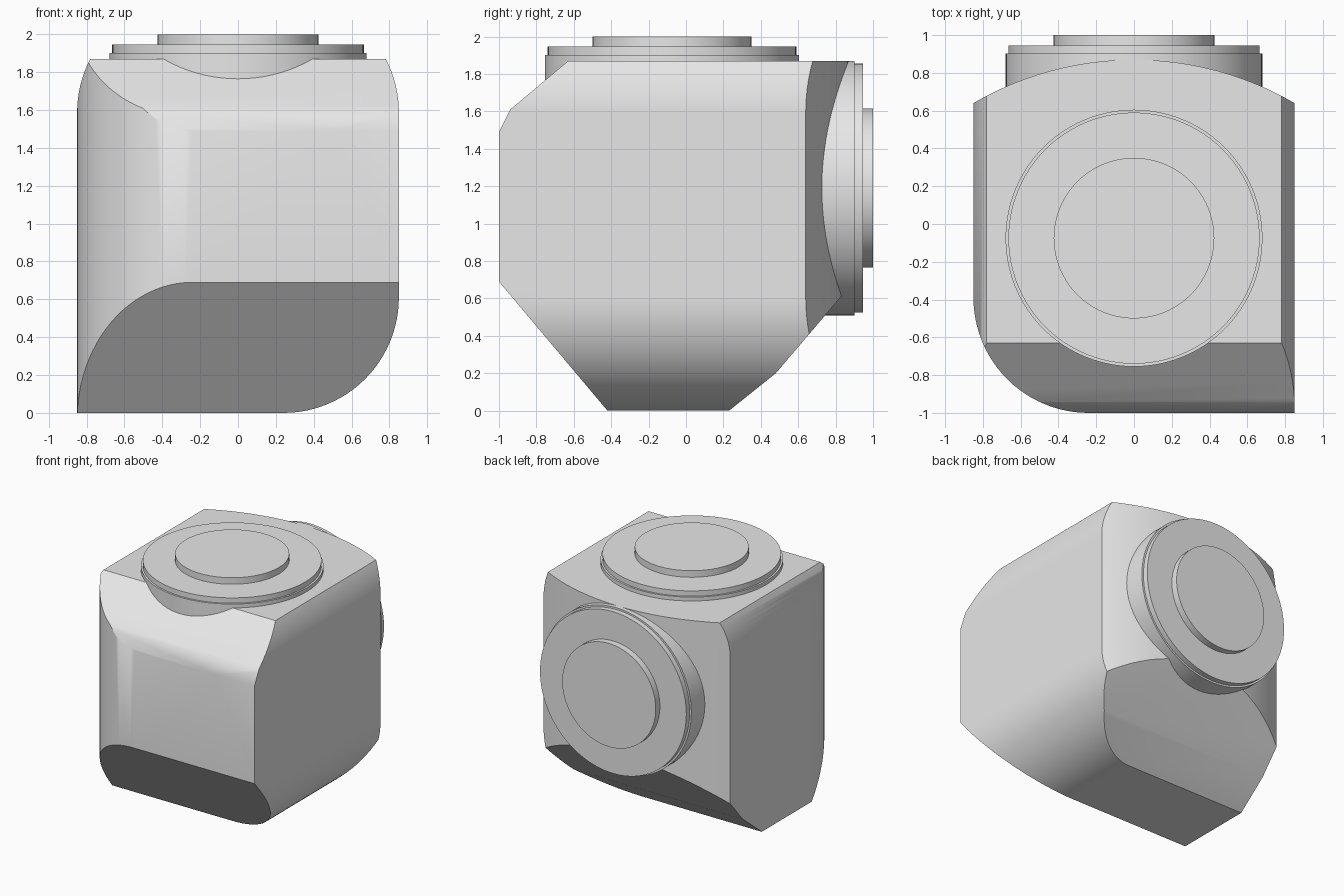
import bpy, bmesh, math
from mathutils import Vector

cube = bpy.data.objects.get("Cube")
if cube:
    bpy.data.objects.remove(cube, do_unlink=True)

grey = bpy.data.materials.new("plain grey")
grey.use_nodes = True
grey.diffuse_color = (0.8, 0.8, 0.8, 1)
grey.node_tree.nodes["Principled BSDF"].inputs["Base Color"].default_value = (0.8, 0.8, 0.8, 1)


def arc(cx, cy, r, start, end, steps):
    """Points along a circular arc, angles in degrees."""
    angles = [math.radians(start + (end - start) * i / steps) for i in range(steps + 1)]
    return [(cx + r * math.cos(a), cy + r * math.sin(a)) for a in angles]


def prism(name, points, place, axis, lo, hi):
    """Extrude a closed 2D profile along an axis from lo to hi."""
    bm = bmesh.new()
    face = bm.faces.new([bm.verts.new(place(u, v) + axis * lo) for u, v in points])
    side = bmesh.ops.extrude_face_region(bm, geom=[face])["geom"]
    bmesh.ops.translate(bm, vec=axis * (hi - lo),
                        verts=[g for g in side if isinstance(g, bmesh.types.BMVert)])
    bmesh.ops.recalc_face_normals(bm, faces=bm.faces)
    mesh = bpy.data.meshes.new(name)
    bm.to_mesh(mesh)
    bm.free()
    mesh.materials.append(grey)
    obj = bpy.data.objects.new(name, mesh)
    bpy.context.collection.objects.link(obj)
    return obj


def activate(obj):
    bpy.ops.object.select_all(action="DESELECT")
    obj.select_set(True)
    bpy.context.view_layer.objects.active = obj


def smooth(obj):
    activate(obj)
    bpy.ops.object.shade_smooth_by_angle(angle=math.radians(30))
    weighted = obj.modifiers.new("flat face normals", "WEIGHTED_NORMAL")
    weighted.keep_sharp = True


X, Y, Z = Vector((1, 0, 0)), Vector((0, 1, 0)), Vector((0, 0, 1))
W, TOP, R = 0.85, 1.87, 0.61

# Side profile: chamfered front, sloping underside
side = [(-1, 0.69), (-0.42, 0), (0.23, 0), (0.48, 0.2), (0.87, 0.657), (1, 0.81),
        (1, TOP), (-0.63, TOP), (-0.94, 1.61), (-1, 1.49)]

# Plan profile: one rounded front corner and a bowed back
bow = 1.685
half = math.degrees(math.asin(W / bow))
plan = ([(W, -1)] + arc(0, 0.87 - bow, bow, 90 - half, 90 + half, 24)
        + arc(R - W, R - 1, R, 180, 270, 24))

# Front profile: one rounded bottom corner, shoulders easing in at the top
lean = 27.5
rise = TOP - R * math.sin(math.radians(lean))
front = ([(-W, 0)] + arc(W - R, R, R, -90, 0, 24)
         + arc(W - R, rise, R, 0, lean, 8) + arc(R - W, rise, R, 180 - lean, 180, 8))

# The body is the solid shared by the three profiles
body = prism("body", side, lambda u, v: Vector((0, u, v)), X, -1.2, 1.2)
cutters = [prism("plan_cutter", plan, lambda u, v: Vector((u, v, 0)), Z, -0.5, 2.5),
           prism("front_cutter", front, lambda u, v: Vector((u, 0, v)), Y, -1.5, 1.5)]
activate(body)
for cutter in cutters:
    mod = body.modifiers.new("shared solid", "BOOLEAN")
    mod.operation, mod.solver, mod.object = "INTERSECT", "EXACT", cutter
    bpy.ops.object.modifier_apply(modifier=mod.name)
for cutter in cutters:
    bpy.data.objects.remove(cutter, do_unlink=True)
smooth(body)

# Stepped round dials on the top and the back
dials = [("top", lambda u, v: Vector((u, v - 0.075, 0)), Z, 1.0),
         ("back", lambda u, v: Vector((u, 0, v + 1.19)), Y, 0.0)]
for label, place, axis, shift in dials:
    for part, radius, lo, hi in [("base", 0.68, 0.4, 0.902), ("rim", 0.665, 0.902, 0.946),
                                 ("cap", 0.425, 0.946, 1.0)]:
        ring = arc(0, 0, radius, 0, 360, 96)[:-1]
        smooth(prism(f"{label}_dial_{part}", ring, place, axis, lo + shift, hi + shift))
